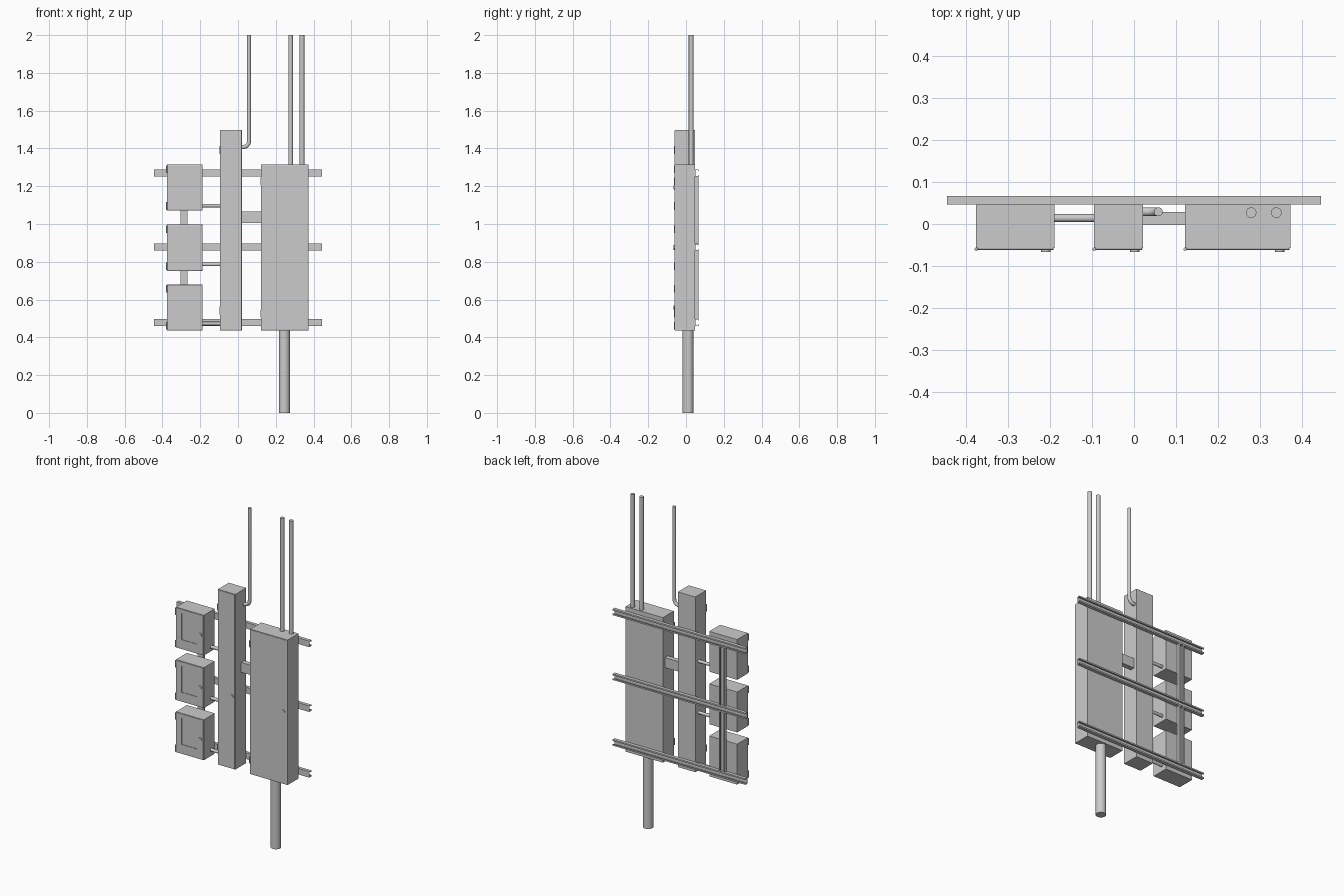
import bpy, bmesh
from math import pi, sin, cos
from mathutils import Vector, Matrix

if "Cube" in bpy.data.objects:
    bpy.data.objects.remove(bpy.data.objects["Cube"])

FRONT, BODY, BACK = -0.062, -0.057, 0.047


def add_mesh(name, bm):
    bmesh.ops.recalc_face_normals(bm, faces=bm.faces)
    me = bpy.data.meshes.new(name)
    bm.to_mesh(me)
    bm.free()
    ob = bpy.data.objects.new(name, me)
    bpy.context.collection.objects.link(ob)
    return ob


def box(name, x, y, z):
    bm = bmesh.new()
    size = [b - a for a, b in (x, y, z)]
    mid = [(a + b) / 2 for a, b in (x, y, z)]
    bmesh.ops.create_cube(bm, size=1, matrix=Matrix.Translation(mid) @ Matrix.Diagonal((*size, 1)))
    return add_mesh(name, bm)


def smooth(ob):
    bpy.ops.object.select_all(action='DESELECT')
    ob.select_set(True)
    bpy.context.view_layer.objects.active = ob
    bpy.ops.object.shade_smooth_by_angle()


def cylinder(name, a, b, r, sides=24):
    a, b = Vector(a), Vector(b)
    bm = bmesh.new()
    rot = (b - a).to_track_quat('Z', 'Y').to_matrix().to_4x4()
    bmesh.ops.create_cone(bm, cap_ends=True, segments=sides, radius1=r, radius2=r,
                          depth=(b - a).length, matrix=Matrix.Translation((a + b) / 2) @ rot)
    ob = add_mesh(name, bm)
    smooth(ob)
    return ob


def channel(name, a, b, side):
    """Lipped strut channel from a to b, open to the back."""
    w, d, t, lip = 0.0185, 0.02, 0.003, 0.009
    prof = [(-w, 0), (w, 0), (w, d), (w - lip, d), (w - lip, d - t), (w - t, d - t),
            (w - t, t), (t - w, t), (t - w, d - t), (lip - w, d - t), (lip - w, d), (-w, d)]
    bm = bmesh.new()
    a, b, side = Vector(a), Vector(b), Vector(side)
    verts = [bm.verts.new(a + side * u + Vector((0, v, 0))) for u, v in prof]
    face = bm.faces.new(verts)
    new = bmesh.ops.extrude_face_region(bm, geom=[face], use_keep_orig=True)['geom']
    bmesh.ops.translate(bm, vec=b - a, verts=[g for g in new if isinstance(g, bmesh.types.BMVert)])
    return add_mesh(name, bm)


def cabinet(name, x, z, knob, window=False):
    box(name + "_body", x, (BODY, BACK), z)
    # door with softened front edges
    g = 0.002
    door = box(name + "_door", (x[0] + g, x[1] - g), (FRONT, BODY), (z[0] + g, z[1] - g))
    bev = door.modifiers.new("edge", 'BEVEL')
    bev.width, bev.segments = 0.003, 2
    if window:
        # shallow recessed panel
        cut = box(name + "_panel_cutter", (x[0] + 0.042, x[1] - 0.043),
                  (FRONT - 0.01, FRONT + 0.003), (z[0] + 0.059, z[1] - 0.026))
        cut.hide_render = True
        cut.hide_viewport = True
        cut.display_type = 'WIRE'
        bo = door.modifiers.new("panel", 'BOOLEAN')
        bo.object, bo.operation = cut, 'DIFFERENCE'
    # lock knob and hinges
    cylinder(name + "_knob", (knob[0], -0.067, knob[1]), (knob[0], FRONT + 0.001, knob[1]), 0.011)
    h = z[1] - z[0]
    for i, f in enumerate((0.1, 0.9)):
        c = z[0] + h * f
        cylinder(f"{name}_hinge_{i + 1}", (x[0], BODY - 0.003, c - 0.02),
                 (x[0], BODY - 0.003, c + 0.02), 0.004, 12)


# cabinets
for i, (z0, z1) in enumerate(((1.071, 1.315), (0.752, 0.997), (0.436, 0.681))):
    cabinet(f"small_cabinet_{i + 1}", (-0.376, -0.189), (z0, z1), (-0.21, (z0 + z1) / 2), True)
cabinet("tall_cabinet", (-0.095, 0.022), (0.436, 1.498), (0.002, 0.877))
cabinet("large_cabinet", (0.122, 0.373), (0.436, 1.315), (0.347, 0.877))

# mounting rails and the uprights between them
rails = (0.479, 0.877, 1.27)
for i, z in enumerate(rails):
    channel(f"rail_{i + 1}", (-0.445, BACK, z), (0.445, BACK, z), (0, 0, 1))
for i in range(2):
    channel(f"upright_{i + 1}", (-0.286, BACK, rails[i] + 0.0185),
            (-0.286, BACK, rails[i + 1] - 0.0185), (1, 0, 0))

# links between cabinets
for i, z in enumerate((1.097, 0.786, 0.473)):
    cylinder(f"link_pipe_{i + 1}", (-0.192, 0.014, z), (-0.092, 0.014, z), 0.0095)
box("duct", (0.02, 0.124), (-0.002, 0.028), (1.005, 1.065))

# straight conduits
cylinder("ground_conduit", (0.246, 0.011, 0), (0.246, 0.011, 0.438), 0.029, 32)
for i, x in enumerate((0.279, 0.339)):
    cylinder(f"riser_conduit_{i + 1}", (x, 0.027, 1.312), (x, 0.027, 2), 0.0125)

# bent conduit: rings swept along an elbow
R, r, n, y = 0.032, 0.0105, 20, 0.029
path = [(0.02, 1.407, 0)]
path += [(0.058 - R + R * sin(t), 1.407 + R - R * cos(t), t) for t in (pi / 16 * k for k in range(9))]
path += [(0.058, 2, pi / 2)]
bm = bmesh.new()
rings = []
for x, z, t in path:
    rings.append([bm.verts.new((x - sin(t) * r * cos(a), y + r * sin(a), z + cos(t) * r * cos(a)))
                  for a in (2 * pi * k / n for k in range(n))])
for p, q in zip(rings, rings[1:]):
    for k in range(n):
        bm.faces.new((p[k], p[(k + 1) % n], q[(k + 1) % n], q[k]))
bm.faces.new(rings[0])
bm.faces.new(rings[-1])
smooth(add_mesh("bent_conduit", bm))
